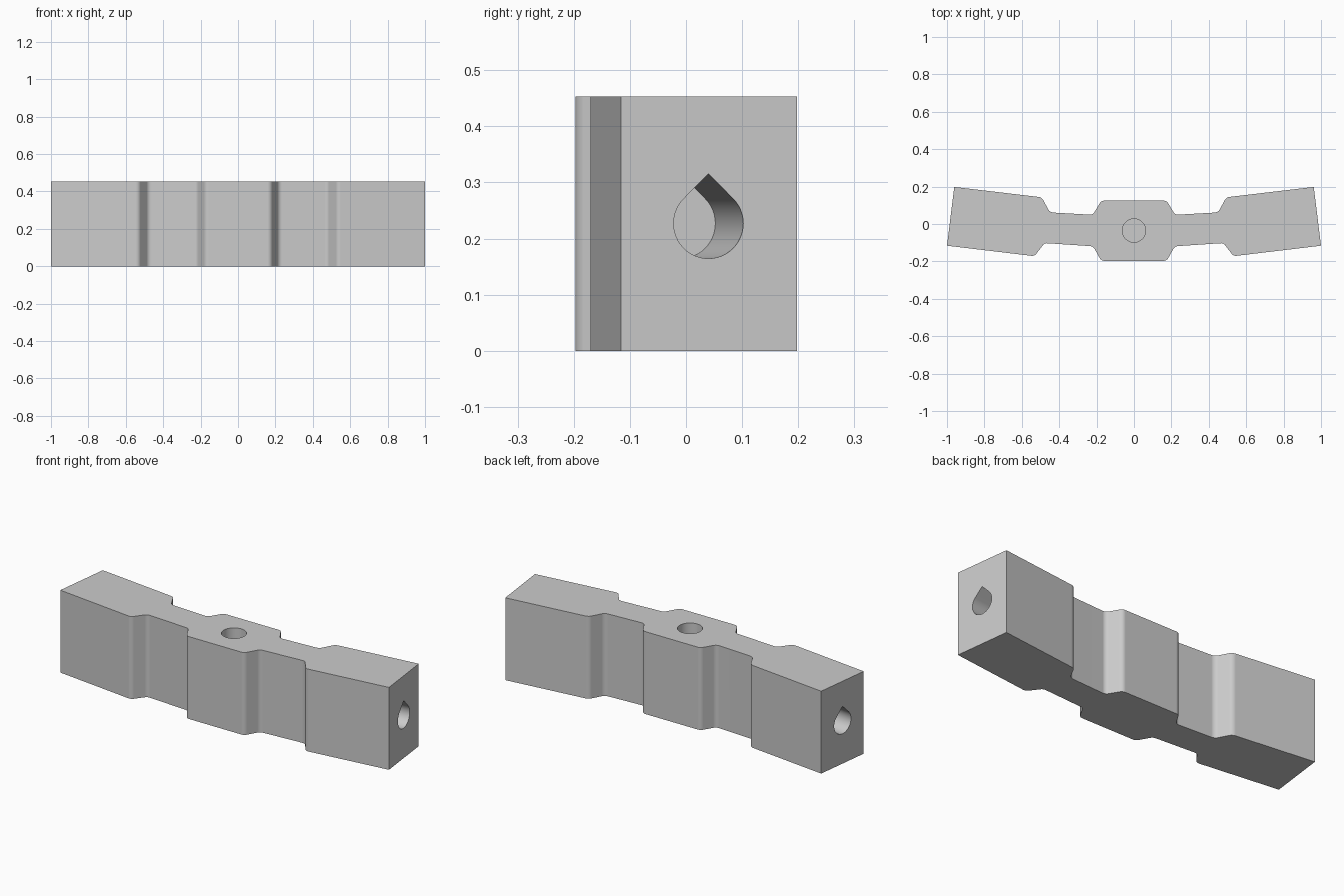
import bpy, bmesh, math
from mathutils import Matrix, Vector

if "Cube" in bpy.data.objects:
    bpy.data.objects.remove(bpy.data.objects["Cube"], do_unlink=True)

HEIGHT = 0.453
TILT = math.radians(6.8)   # upward sweep of each end block
HOLE_R = 0.0625

grey = bpy.data.materials.new("plain grey")
grey.use_nodes = True
colour = (0.6, 0.6, 0.6, 1)
grey.diffuse_color = colour
grey.node_tree.nodes["Principled BSDF"].inputs["Base Color"].default_value = colour


def prism(name, outline, length, matrix=Matrix()):
    """Extrude a 2D outline along local z, then place it."""
    bm = bmesh.new()
    base = bm.faces.new([bm.verts.new((x, y, 0)) for x, y in outline])
    ext = bmesh.ops.extrude_face_region(bm, geom=[base])
    top = [v for v in ext["geom"] if isinstance(v, bmesh.types.BMVert)]
    bmesh.ops.translate(bm, verts=top, vec=(0, 0, length))
    bm.transform(matrix)
    bmesh.ops.recalc_face_normals(bm, faces=bm.faces)
    mesh = bpy.data.meshes.new(name)
    bm.to_mesh(mesh)
    bm.free()
    mesh.materials.append(grey)
    obj = bpy.data.objects.new(name, mesh)
    bpy.context.collection.objects.link(obj)
    return obj


def step(p, q, angle=0.0, n=6):
    """S-shaped shoulder from p to q: arc, short straight, arc."""
    a = math.radians(60)
    r, flat = 0.0275, 0.0549
    first = [(r * math.sin(a * i / n), r * (1 - math.cos(a * i / n)))
             for i in range(n + 1)]
    w = 2 * r * math.sin(a) + flat * math.cos(a)
    h = 2 * r * (1 - math.cos(a)) + flat * math.sin(a)
    curve = first + [(w - x, h - y) for x, y in reversed(first)]
    rot = Matrix.Rotation(angle, 2)
    p = Vector(p)
    d = rot.inverted() @ (Vector(q) - p)
    return [tuple(p + rot @ Vector((x / w * d.x, y / h * d.y))) for x, y in curve]


# Half plan outline from the middle of the front round to the middle of the back
half = (step((0.158, -0.197), (0.236, -0.118))
        + step((0.462, -0.103), (0.548, -0.170), TILT)
        + [(1.0, -0.116), (0.961, 0.198)]
        + step((0.512, 0.145), (0.432, 0.061), TILT)
        + step((0.236, 0.050), (0.158, 0.125)))
outline = half + [(-x, y) for x, y in reversed(half)]
bar = prism("curved_bar", outline, HEIGHT)


def cut(cutter):
    mod = bar.modifiers.new("hole", "BOOLEAN")
    mod.operation = "DIFFERENCE"
    mod.solver = "EXACT"
    mod.object = cutter
    bpy.context.view_layer.objects.active = bar
    bpy.ops.object.modifier_apply(modifier=mod.name)
    bpy.data.objects.remove(cutter, do_unlink=True)


def arc(start, end, n):
    return [(HOLE_R * math.cos(math.radians(start + (end - start) * i / n)),
             HOLE_R * math.sin(math.radians(start + (end - start) * i / n)))
            for i in range(n + 1)]


# Blind round hole in the top
cut(prism("top_hole", arc(0, 352.5, 47), 0.5,
          Matrix.Translation((0, -0.035, 0.07))))

# Blind teardrop holes in both ends, following the tilt of the end blocks
teardrop = arc(135, 405, 36) + [(0, HOLE_R * math.sqrt(2))]
lie_down = Matrix(((0, 0, 1, 0), (1, 0, 0, 0), (0, 1, 0, 0), (0, 0, 0, 1)))
depth = 0.42
for side in (1, -1):
    place = (Matrix.Scale(side, 4, (1, 0, 0))
             @ Matrix.Translation((0.98, 0.04, 0.227))
             @ Matrix.Rotation(TILT, 4, "Z")
             @ Matrix.Translation((-depth, 0, 0)) @ lie_down)
    cut(prism("end_hole", teardrop, depth + 0.1, place))

# Smooth the shoulders and hole walls, keep the edges crisp
bpy.ops.object.select_all(action="DESELECT")
bar.select_set(True)
bpy.context.view_layer.objects.active = bar
bpy.ops.object.shade_smooth_by_angle(angle=math.radians(30))
weighted = bar.modifiers.new("weighted normals", "WEIGHTED_NORMAL")
weighted.keep_sharp = True
